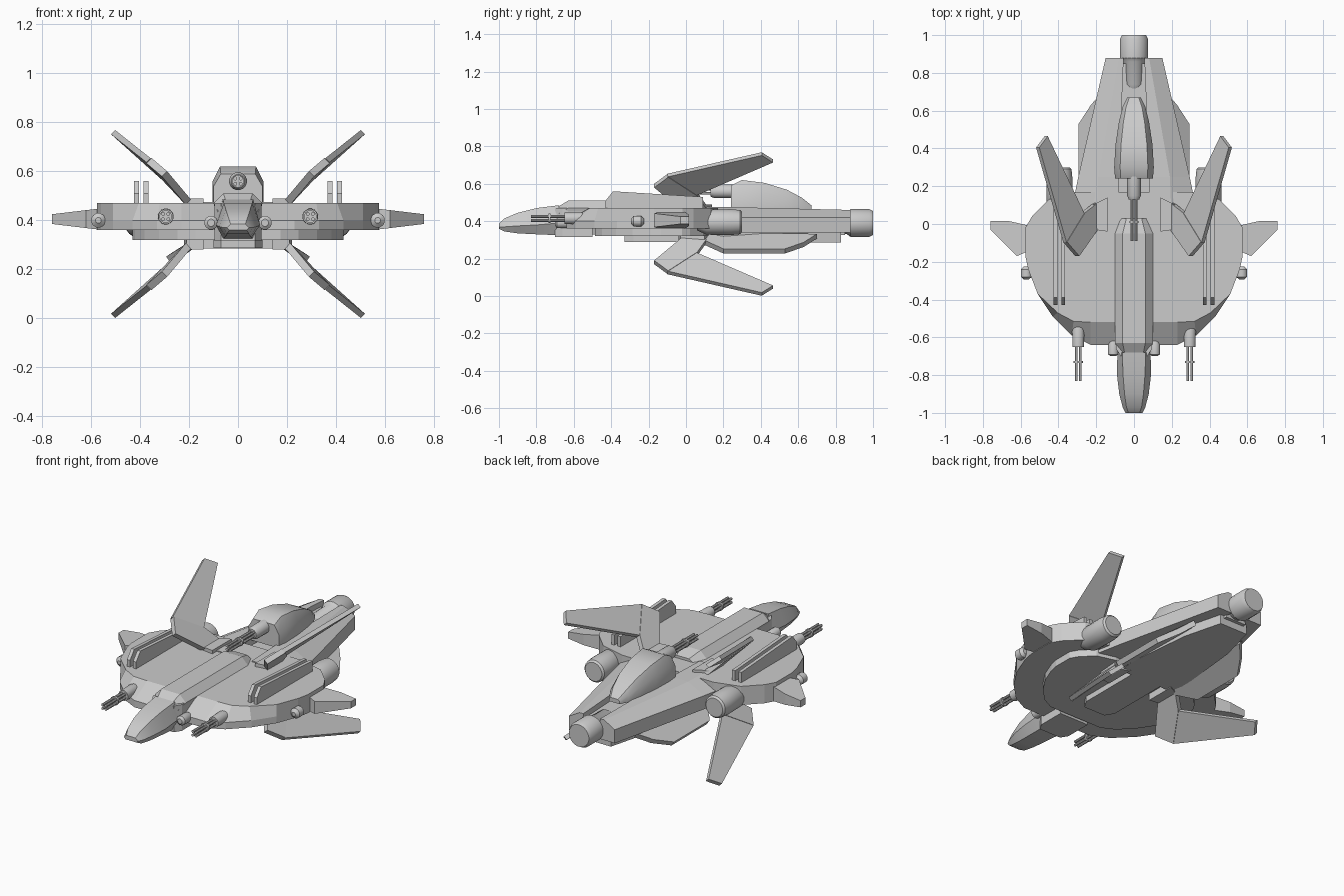
import bpy, bmesh, math
from mathutils import Vector

if "Cube" in bpy.data.objects:
    bpy.data.objects.remove(bpy.data.objects["Cube"])


def loft(name, rings, mirror=False, smooth=False):
    """Skin closed rings of equal point count and cap both ends."""
    bm = bmesh.new()
    vs = [[bm.verts.new(p) for p in r] for r in rings]
    n = len(vs[0])
    for a, b in zip(vs, vs[1:]):
        for i in range(n):
            j = (i + 1) % n
            bm.faces.new((a[i], a[j], b[j], b[i]))
    bm.faces.new(vs[0])
    bm.faces.new(vs[-1])
    bmesh.ops.recalc_face_normals(bm, faces=bm.faces)
    me = bpy.data.meshes.new(name)
    bm.to_mesh(me)
    bm.free()
    ob = bpy.data.objects.new(name, me)
    bpy.context.collection.objects.link(ob)
    if mirror:
        ob.modifiers.new("Mirror", 'MIRROR')
    if smooth:
        bpy.context.view_layer.objects.active = ob
        ob.select_set(True)
        bpy.ops.object.shade_smooth_by_angle(angle=math.radians(35))
        ob.select_set(False)
    return ob


def lathe(name, x, z, prof, n=16, mirror=False):
    """Round part along y from (y, radius) pairs."""
    ang = [2 * math.pi * (i + .5) / n for i in range(n)]
    return loft(name, [[(x + r * math.cos(a), y, z + r * math.sin(a)) for a in ang]
                       for y, r in prof], mirror, True)


def sym(half):
    """Complete an outline of (x, y) points across x = 0."""
    return half + [(-x, y) for x, y in reversed(half)]


def slab(name, outline, z0, z1, mirror=False):
    return loft(name, [[(x, y, z) for x, y in outline] for z in (z0, z1)], mirror)


def section(y, w_top, w_mid, z_bot, z_mid, z_top, w_bot=None):
    """Six-sided fuselage cross-section."""
    wb = w_top if w_bot is None else w_bot
    return [(-wb, y, z_bot), (wb, y, z_bot), (w_mid, y, z_mid),
            (w_top, y, z_top), (-w_top, y, z_top), (-w_mid, y, z_mid)]


def sheet(name, pts, t, normal, mirror=True):
    """Thin plate following 3D outline points, thickened along normal."""
    d = Vector(normal).normalized() * t / 2
    return loft(name, [[Vector(p) - d for p in pts], [Vector(p) + d for p in pts]], mirror)


def gatling(name, x, z, y_back, y_front, mirror):
    for i in range(4):
        a = math.pi / 4 + i * math.pi / 2
        lathe(f"{name}_barrel_{i}", x + .015 * math.cos(a), z + .015 * math.sin(a),
              [(y_front, .008), (y_back, .008)], 8, mirror)
    ym = y_front + .1
    lathe(name + "_ring", x, z, [(ym - .006, .026), (ym + .006, .026)], 12, mirror)


# Disc-shaped main hull with chamfered front edge
rim = [(.23, -.64), (.33, -.59), (.43, -.49), (.51, -.37), (.56, -.24), (.575, -.17),
       (.575, -.02), (.54, .04), (.45, .13), (.30, .17)]
top = [(.23, -.52), (.32, -.515), (.405, -.47)] + rim[3:]
loft("main_hull", [[(x, y, .36) for x, y in sym(rim)],
                   [(x, y, .40) for x, y in sym(rim)],
                   [(x, y, .47) for x, y in sym(top)]])
slab("hull_underside", sym([(x * .75, (y + .15) * .75 - .12) for x, y in rim]), .32, .365)
slab("belly_plate", sym([(.07, -.33), (.10, -.28), (.10, .1)]), .288, .33)

# Spine, neck and nose
loft("spine", [section(-.68, .05, .085, .34, .44, .48), section(-.63, .06, .10, .33, .47, .51),
               section(-.05, .06, .10, .33, .47, .51), section(.03, .04, .08, .33, .46, .485)])
slab("neck", sym([(.07, -.70), (.095, -.66), (.095, -.5)]), .315, .47)
loft("nose", [section(-1.0, .03, .045, .36, .37, .385, .035),
              section(-.97, .04, .06, .345, .37, .415, .045),
              section(-.90, .05, .078, .335, .375, .445, .05),
              section(-.80, .058, .09, .33, .38, .47, .055),
              section(-.68, .062, .088, .325, .39, .485, .06)], smooth=True)
lathe("nose_sensor", .11, .39, [(-.70, .015), (-.69, .028), (-.63, .028), (-.6, .015)], 12, True)

# Rear arms that taper towards the main engine
def arm(y, xi, xt, xo, zt):
    return [(xi, y, .34), (xo, y, .34), (xo, y, .42), (xt, y, zt), (xi, y, zt)]

loft("rear_arm", [arm(.0, .09, .20, .345, .475), arm(.25, .08, .19, .295, .475),
                  arm(.88, .055, .08, .15, .46)], True)
slab("rear_deck", sym([(.12, .0), (.10, .5), (.065, .85)]), .325, .43)
slab("rear_keel", sym([(.17, .1), (.19, .2), (.15, .6), (.09, .83)]), .285, .345)
lathe("main_engine", 0, .39, [(.70, .03), (.74, .055), (.86, .06), (.88, .075), (.98, .075),
                              (1.0, .065)], 20)

# Slanted lower plates beside the keel
sheet("lower_plate", [(.16, .1, .325), (.21, .1, .285), (.285, .2, .24), (.285, .53, .24),
                      (.22, .63, .275), (.16, .70, .32)], .03, (.55, 0, .83))

# Side engine pods
lathe("side_engine", .395, .395, [(.06, .045), (.11, .068), (.24, .07), (.29, .065), (.30, .055)],
      20, True)

# Top turret
def hood(y, w, z0, z1):
    return [(-w, y, z0), (w, y, z0), (w, y, z0 + (z1 - z0) * .6), (w * .7, y, z1),
            (-w * .7, y, z1), (-w, y, z0 + (z1 - z0) * .6)]

loft("turret_housing", [hood(.24, .10, .46, .59), hood(.30, .105, .46, .62),
                        hood(.42, .098, .46, .605), hood(.54, .08, .46, .568),
                        hood(.62, .06, .46, .525), hood(.67, .035, .46, .485)], smooth=True)
lathe("turret_gun", 0, .56, [(.13, .028), (.15, .037), (.28, .037)])
gatling("turret_gun", 0, .56, .15, -.09, False)

# Front guns on the hull edge
lathe("front_gun", .295, .415, [(-.65, .031), (-.56, .033), (-.52, .024), (-.5, .01)], 16, True)
gatling("front_gun", .295, .415, -.62, -.83, True)

# Paired upright fins
for k, x in enumerate((.375, .415)):
    prof = [(-.43, .46), (-.43, .51), (-.39, .56), (-.2, .548), (.09, .53), (.09, .46)]
    loft(f"upright_fin_{k}", [[(x + s, y, z) for y, z in prof] for s in (-.01, .01)], True)

# Bent X-shaped wings, upper and lower
root = [(.205, .11, .475), (.195, -.02, .465), (.30, -.17, .59), (.365, -.095, .645),
        (.27, .06, .545)]
blade = [(.27, .055, .545), (.365, -.10, .645), (.51, .405, .76), (.465, .465, .722)]
for side, s in (("upper", 1), ("lower", -1)):
    for part, pts, t, nx in (("root", root, .03, -.75), ("blade", blade, .024, -.7)):
        sheet(f"{side}_wing_{part}", [(x, y, .385 + s * (z - .385)) for x, y, z in pts],
              t, (nx, 0, .7 * s))
    # Wing mounts on the body
    za, zb = (.45, .49) if s > 0 else (.28, .33)
    slab(f"{side}_wing_mount", [(.14, -.04), (.21, -.03), (.22, .1), (.14, .14)], za, zb, True)

# Side winglets and side sensors
plan = [(.55, -.14), (.62, -.17), (.76, -.03), (.76, .015), (.66, .015), (.55, -.01)]
def half_t(x):
    return .045 - (x - .55) * .12
loft("side_winglet", [[(x, y, .405 + s * half_t(x)) for x, y in plan] for s in (-1, 1)], True)
lathe("side_sensor", .57, .40, [(-.295, .012), (-.28, .03), (-.24, .03), (-.225, .015)], 12, True)
